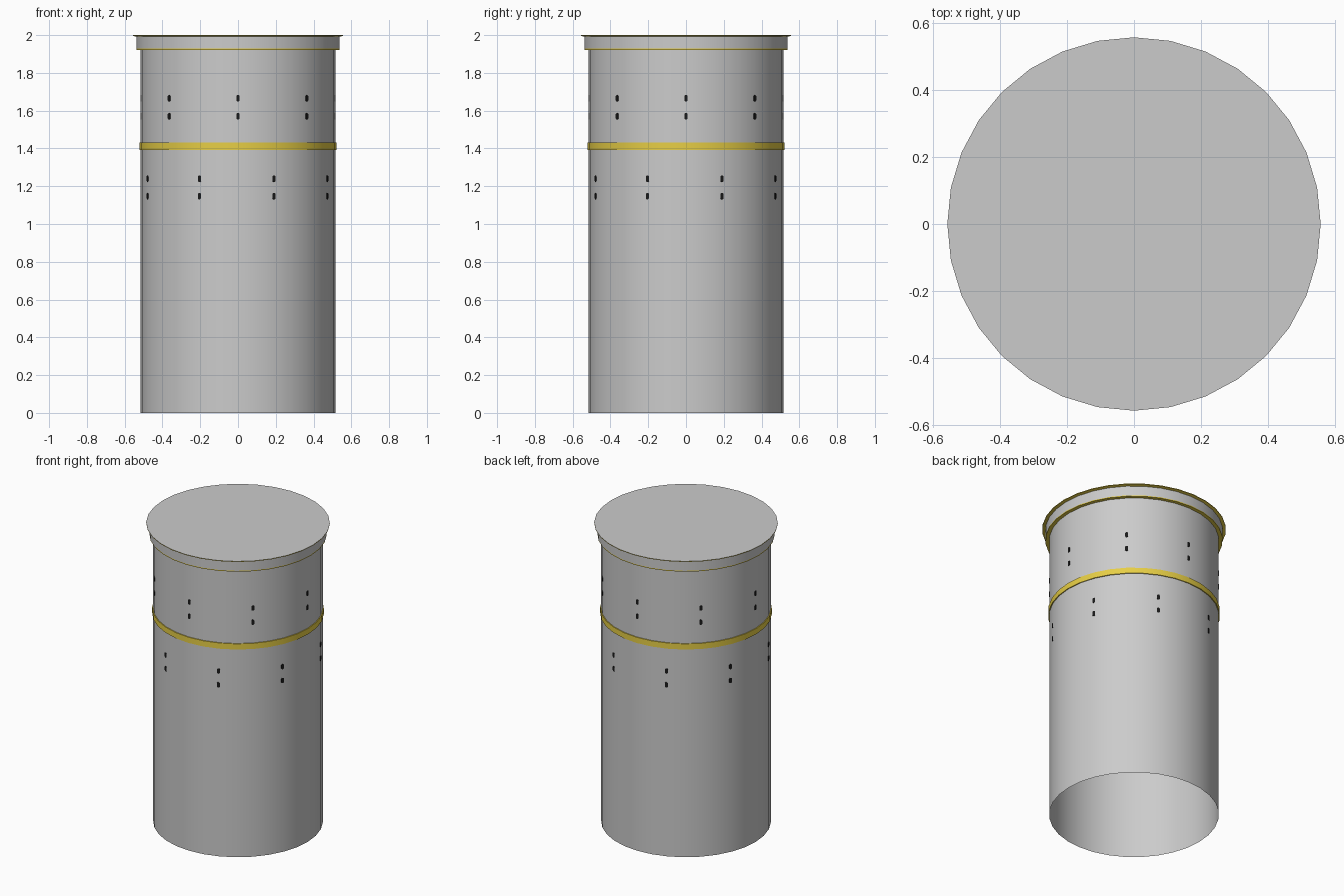
import bpy, bmesh, math

if "Cube" in bpy.data.objects:
    bpy.data.objects.remove(bpy.data.objects["Cube"])

SIDES = 32
R = 0.515        # body radius
R_RIM = 0.538    # rim radius
R_TOP = 0.557    # flared lip radius


def material(name, rgb):
    m = bpy.data.materials.new(name)
    m.diffuse_color = (*rgb, 1)
    m.use_nodes = True
    m.node_tree.nodes["Principled BSDF"].inputs["Base Color"].default_value = m.diffuse_color
    return m


yellow = material("yellow", (0.8, 0.62, 0.06))
black = material("black", (0.01, 0.01, 0.01))


def finish(name, bm, mat=None):
    me = bpy.data.meshes.new(name)
    bm.to_mesh(me)
    bm.free()
    me.shade_smooth()
    me.set_sharp_from_angle(angle=math.radians(30))
    if mat:
        me.materials.append(mat)
    ob = bpy.data.objects.new(name, me)
    bpy.context.collection.objects.link(ob)
    return ob


def lathe(name, profile, mat=None, cap_top=False):
    """Revolve (radius, z) points, listed bottom to top on the outside."""
    bm = bmesh.new()
    rings = []
    for r, z in profile:
        rings.append([bm.verts.new((r * math.cos(math.tau * i / SIDES),
                                    r * math.sin(math.tau * i / SIDES), z))
                      for i in range(SIDES)])
    for a, b in zip(rings, rings[1:]):
        for i in range(SIDES):
            j = (i + 1) % SIDES
            bm.faces.new((a[i], a[j], b[j], b[i]))
    if cap_top:
        bm.faces.new(rings[-1])
    return finish(name, bm, mat)


# Body shell, open at the bottom
lathe("body", [(R, 0), (R, 1.925)])

# Rim, its yellow underside, flared yellow lip and flat lid
lathe("rim_underside", [(R, 1.922), (R_RIM, 1.922), (R_RIM, 1.928)], yellow)
lathe("rim", [(R_RIM, 1.928), (R_RIM, 1.992)])
lathe("lip", [(R_RIM, 1.992), (R_TOP, 1.996), (R_TOP, 2.0)], yellow)
lathe("lid", [(R_TOP, 1.9995), (R_TOP, 2.0)], cap_top=True)

# Yellow band round the body
lathe("band", [(R, 1.393), (R + 0.006, 1.393), (R + 0.006, 1.431), (R, 1.431)], yellow)


# Small dark rounded slots in staggered pairs
def slot_rows(name, heights, offset_deg, w=0.009, h=0.017, bevel=0.005):
    outline = [(-w, bevel - h), (bevel - w, -h), (w - bevel, -h), (w, bevel - h),
               (w, h - bevel), (w - bevel, h), (bevel - w, h), (-w, h - bevel)]
    bm = bmesh.new()
    for k in range(8):
        a = math.radians(45 * k + offset_deg)
        out = (math.sin(a), -math.cos(a))
        side = (math.cos(a), math.sin(a))
        for z in heights:
            loops = [[bm.verts.new((d * out[0] + u * side[0],
                                    d * out[1] + u * side[1], z + v))
                      for u, v in outline] for d in (R - 0.006, R + 0.002)]
            bm.faces.new(loops[1])
            for i in range(8):
                j = (i + 1) % 8
                bm.faces.new((loops[0][i], loops[0][j], loops[1][j], loops[1][i]))
    finish(name, bm, black)


slot_rows("upper_slots", (1.665, 1.57), 0)
slot_rows("lower_slots", (1.24, 1.148), 21.7)
